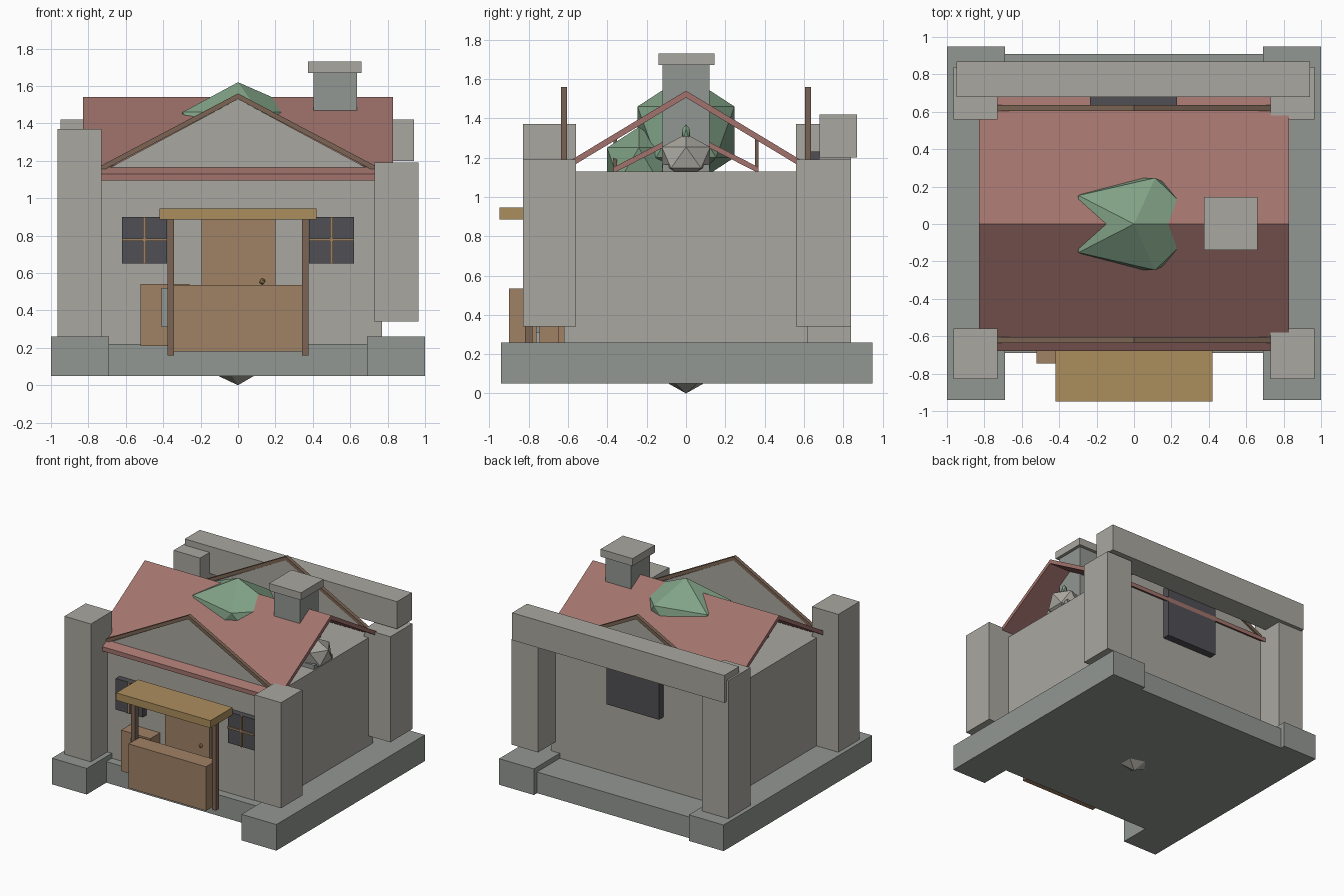
import bpy, bmesh
from mathutils import Vector

if "Cube" in bpy.data.objects:
    bpy.data.objects.remove(bpy.data.objects["Cube"])


def mat(name, rgb):
    m = bpy.data.materials.new(name)
    m.diffuse_color = (*rgb, 1)
    m.use_nodes = True
    m.node_tree.nodes["Principled BSDF"].inputs["Base Color"].default_value = m.diffuse_color
    return m


STONE = mat("stone", (0.40, 0.39, 0.35))
BASE = mat("base_stone", (0.29, 0.31, 0.29))
ROOF = mat("roof_tile", (0.36, 0.17, 0.15))
WOOD = mat("wood", (0.35, 0.22, 0.13))
DARKWOOD = mat("dark_wood", (0.20, 0.13, 0.09))
CLOTH = mat("awning_ochre", (0.41, 0.27, 0.11))
GLASS = mat("glass", (0.08, 0.08, 0.09))
LEAF = mat("leaf", (0.22, 0.36, 0.24))


def finish(name, bm, m):
    bmesh.ops.recalc_face_normals(bm, faces=bm.faces)
    me = bpy.data.meshes.new(name)
    bm.to_mesh(me)
    bm.free()
    ob = bpy.data.objects.new(name, me)
    me.materials.append(m)
    bpy.context.collection.objects.link(ob)
    return ob


def box(name, x, y, z, m):
    """Box from three (min, max) ranges."""
    bm = bmesh.new()
    bmesh.ops.create_cube(bm, size=1)
    for v in bm.verts:
        v.co = Vector([(r[0] + r[1]) / 2 + c * (r[1] - r[0]) for r, c in zip((x, y, z), v.co)])
    return finish(name, bm, m)


def prism(name, pts, axis, a, b, m):
    """Extrude a (u, z) profile along x or y from a to b."""
    bm = bmesh.new()
    put = (lambda u, z: (a, u, z)) if axis == "x" else (lambda u, z: (u, a, z))
    f = bm.faces.new([bm.verts.new(put(u, z)) for u, z in pts])
    ext = bmesh.ops.extrude_face_region(bm, geom=[f])["geom"]
    d = Vector((b - a, 0, 0)) if axis == "x" else Vector((0, b - a, 0))
    bmesh.ops.translate(bm, vec=d, verts=[g for g in ext if isinstance(g, bmesh.types.BMVert)])
    return finish(name, bm, m)


def blob(name, centre, radii, m):
    """Low-poly icosahedron."""
    bm = bmesh.new()
    bmesh.ops.create_icosphere(bm, subdivisions=1, radius=1)
    for v in bm.verts:
        v.co = Vector([c + r * k for c, r, k in zip(centre, radii, v.co)])
    return finish(name, bm, m)


def chevron(half, apex, eave, t):
    """Inverted V band of vertical thickness t."""
    return [(-half, eave), (0, apex), (half, eave), (half, eave - t), (0, apex - t), (-half, eave - t)]


# Foundation: middle slab and two longer side plinths
box("foundation_slab", (-0.7, 0.7), (-0.69, 0.91), (0.05, 0.22), BASE)
for s, side in ((-1, "left"), (1, "right")):
    box(side + "_plinth", tuple(sorted((s * 0.69, s))), (-0.94, 0.95), (0.05, 0.26), BASE)

# Walls
box("walls", (-0.77, 0.77), (-0.62, 0.62), (0.2, 1.13), STONE)

# Corner pillars, taller on the left, and the rear beam
for s, side, z in ((-1, "left", (0.26, 1.37)), (1, "right", (0.34, 1.19))):
    x = tuple(sorted((s * 0.73, s * 0.965)))
    box("front_pillar_" + side, x, (-0.83, -0.56), z, STONE)
    box("back_pillar_" + side, x, (0.56, 0.84), z, STONE)
box("rear_beam", (-0.95, 0.94), (0.68, 0.87), (1.2, 1.42), STONE)

# Roof, with a smaller one nested beneath it
prism("roof", chevron(0.68, 1.54, 1.13, 0.035), "x", -0.83, 0.83, ROOF)
prism("inner_roof", chevron(0.37, 1.34, 1.15, 0.03), "x", -0.48, 0.48, ROOF)

# Gables with timber trim, front and back
for s, side in ((-1, "front"), (1, "back")):
    prism(side + "_gable", [(-0.71, 1.15), (0, 1.53), (0.71, 1.15)], "y", s * 0.61, s * 0.625, STONE)
    prism(side + "_gable_trim", chevron(0.73, 1.56, 1.175, 0.03), "y", s * 0.605, s * 0.635, DARKWOOD)
    prism(side + "_inner_trim", chevron(0.42, 1.3, 1.13, 0.02), "y", s * 0.35, s * 0.37, DARKWOOD)

# Chimney
box("chimney", (0.405, 0.635), (-0.12, 0.12), (1.15, 1.67), BASE)
box("chimney_cap", (0.375, 0.66), (-0.14, 0.145), (1.67, 1.73), STONE)

# Foliage poking through the roof
blob("tree_crown", (0, 0, 1.33), (0.41, 0.29, 0.29), LEAF)
blob("side_crown", (0.15, -0.24, 1.165), (0.22, 0.19, 0.19), LEAF)

# Stones: one on a slab under the roof end, one under the foundation
box("stone_slab", (0.6, 0.76), (-0.12, 0.12), (1.13, 1.165), BASE)
blob("side_stone", (0.69, 0, 1.2), (0.13, 0.145, 0.12), STONE)
blob("sprout", (0.69, 0, 1.32), (0.025, 0.025, 0.05), LEAF)
blob("bottom_stone", (0, 0, 0.13), (0.17, 0.15, 0.13), STONE)

# Door and knob
box("door", (-0.195, 0.2), (-0.65, -0.61), (0.22, 0.89), WOOD)
blob("door_knob", (0.13, -0.66, 0.555), (0.017, 0.017, 0.017), CLOTH)

# Windows with glazing bars
for s, side in ((-1, "left"), (1, "right")):
    c = s * 0.5
    box("window_" + side, (c - 0.12, c + 0.12), (-0.67, -0.61), (0.65, 0.9), GLASS)
    box("window_bar_upright_" + side, (c - 0.008, c + 0.008), (-0.68, -0.66), (0.65, 0.9), WOOD)
    box("window_bar_cross_" + side, (c - 0.12, c + 0.12), (-0.68, -0.66), (0.77, 0.785), WOOD)
box("back_window", (-0.235, 0.23), (0.61, 0.68), (0.8, 1.23), GLASS)

# Market stall: awning, posts, counter and crate
box("awning", (-0.42, 0.42), (-0.95, -0.67), (0.885, 0.945), CLOTH)
for s, side in ((-1, "left"), (1, "right")):
    c = s * 0.36
    box("stall_post_" + side, (c - 0.018, c + 0.018), (-0.82, -0.78), (0.16, 0.89), DARKWOOD)
box("counter", (-0.345, 0.345), (-0.9, -0.76), (0.18, 0.535), WOOD)
box("crate", (-0.52, -0.26), (-0.745, -0.61), (0.21, 0.54), WOOD)
box("stall_block", (-0.41, -0.28), (-0.78, -0.66), (0.31, 0.52), BASE)
